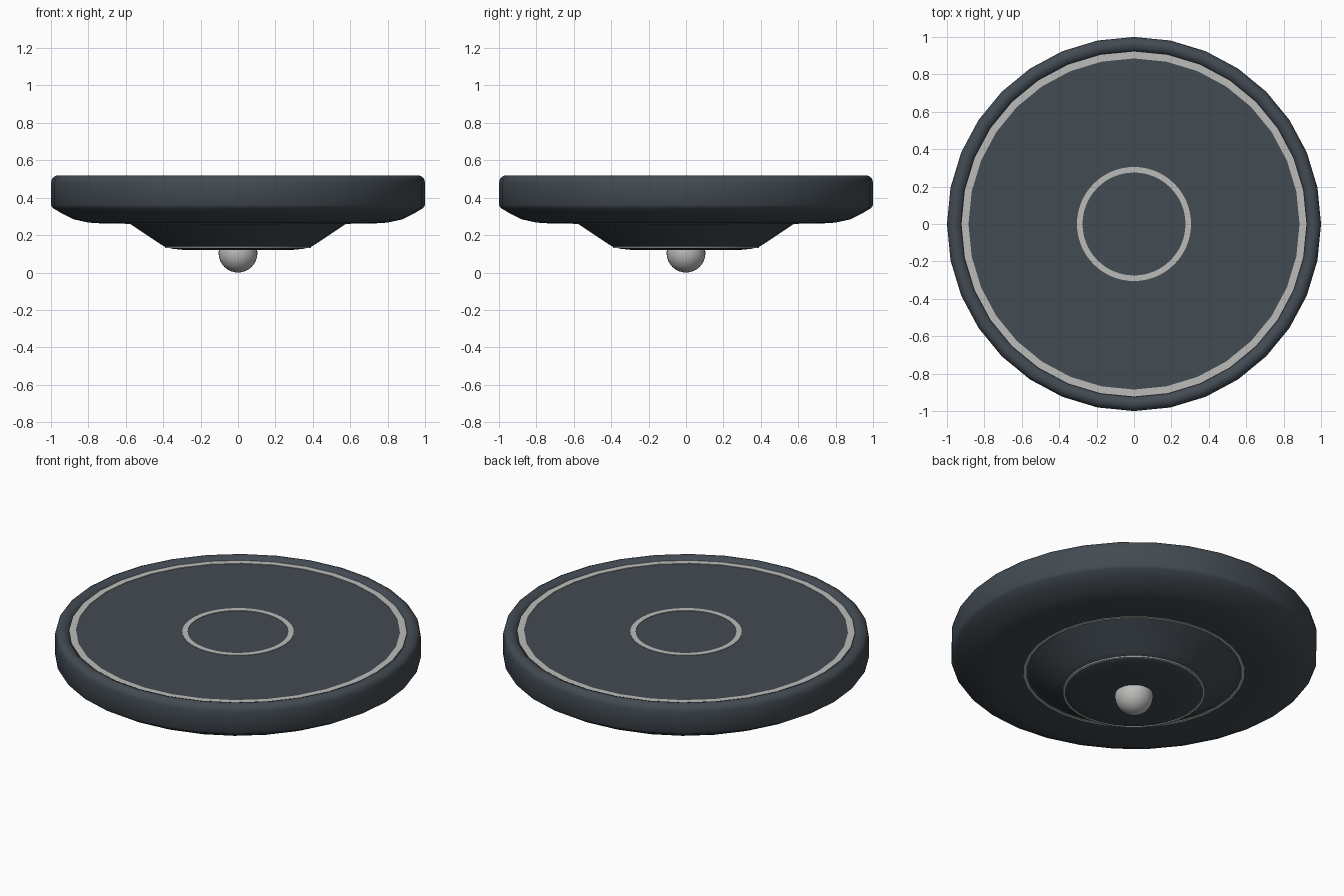
import bpy, bmesh, math

if "Cube" in bpy.data.objects:
    bpy.data.objects.remove(bpy.data.objects["Cube"])

SEG = 32


def material(name, rgb):
    m = bpy.data.materials.new(name)
    m.diffuse_color = (*rgb, 1)
    m.use_nodes = True
    m.node_tree.nodes["Principled BSDF"].inputs["Base Color"].default_value = m.diffuse_color
    return m


dark = material("dark_slate", (0.055, 0.07, 0.085))
light = material("light_metal", (0.5, 0.5, 0.49))


def lathe(name, profile, mat, closed=False, seg=SEG):
    """Revolve (radius, z) points around the z axis."""
    bm = bmesh.new()
    vs = [bm.verts.new((r, 0, z)) for r, z in profile]
    pairs = list(zip(vs, vs[1:])) + ([(vs[-1], vs[0])] if closed else [])
    edges = [bm.edges.new(p) for p in pairs]
    bmesh.ops.spin(bm, geom=vs + edges, cent=(0, 0, 0), axis=(0, 0, 1),
                   angle=math.tau, steps=seg, use_duplicate=False)
    bmesh.ops.remove_doubles(bm, verts=bm.verts, dist=1e-4)
    bmesh.ops.recalc_face_normals(bm, faces=bm.faces)
    me = bpy.data.meshes.new(name)
    bm.to_mesh(me)
    bm.free()
    ob = bpy.data.objects.new(name, me)
    bpy.context.collection.objects.link(ob)
    me.materials.append(mat)
    finish(ob)
    return ob


def finish(ob):
    bpy.ops.object.select_all(action='DESELECT')
    ob.select_set(True)
    bpy.context.view_layer.objects.active = ob
    bpy.ops.object.shade_smooth_by_angle(angle=math.radians(35))


def band(name, r0, r1, z0, z1, seg=SEG):
    lathe(name, [(r0, z0), (r1, z0), (r1, z1), (r0, z1)], light, True, seg)


# Main disc: recessed top, rounded rim, curved underside
lathe("disc_body", [
    (0, 0.5), (0.925, 0.5), (0.935, 0.512), (0.955, 0.52), (0.97, 0.519),
    (0.985, 0.512), (0.995, 0.5), (1, 0.48), (1, 0.36), (0.99, 0.345),
    (0.94, 0.315), (0.88, 0.285), (0.8, 0.267), (0.72, 0.262), (0, 0.262)], dark)

# Tapered hub below the disc
lathe("lower_hub", [
    (0, 0.27), (0.595, 0.27), (0.58, 0.262), (0.42, 0.155), (0.395, 0.14),
    (0.35, 0.127), (0.28, 0.12), (0, 0.12)], dark)

# Inlaid trim rings on the top
band("outer_top_ring", 0.885, 0.922, 0.49, 0.503)
band("inner_top_ring", 0.275, 0.305, 0.49, 0.503, 64)

# Thin trim rings underneath
band("hub_base_ring", 0.59, 0.605, 0.259, 0.27)
band("hub_tip_ring", 0.378, 0.39, 0.131, 0.145)

# Ball tip
bpy.ops.mesh.primitive_uv_sphere_add(segments=32, ring_count=16, radius=0.104,
                                     location=(0, 0, 0.104))
ball = bpy.context.object
ball.name = "ball_tip"
ball.data.materials.append(light)
finish(ball)
